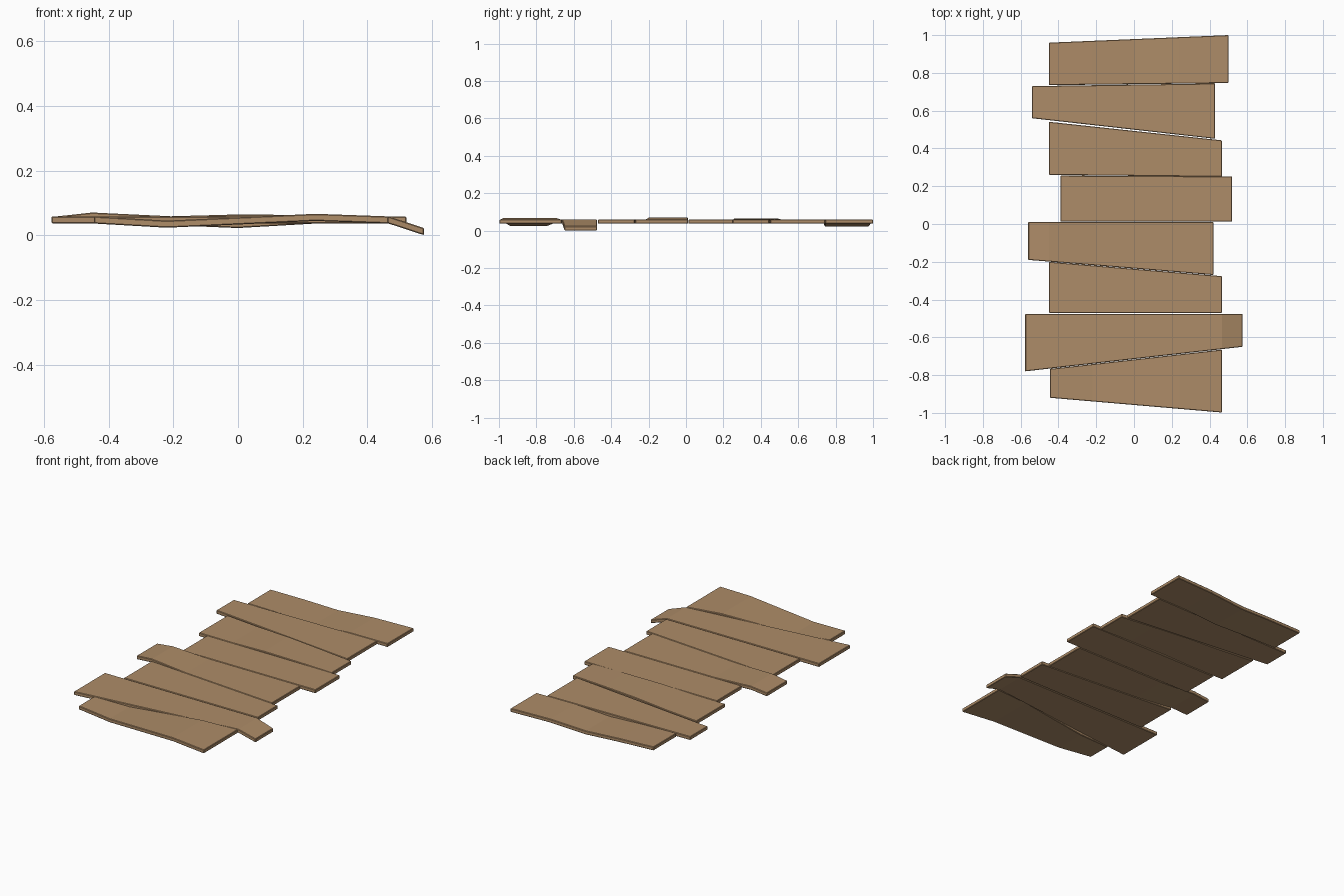
import bpy, bmesh

if "Cube" in bpy.data.objects:
    bpy.data.objects.remove(bpy.data.objects["Cube"])

THICK = 0.022
BASE = 0.059

wood = bpy.data.materials.new("tan_wood")
wood.diffuse_color = (0.42, 0.262, 0.138, 1)
wood.use_nodes = True
wood.node_tree.nodes["Principled BSDF"].inputs["Base Color"].default_value = wood.diffuse_color


def plank(name, x0, x1, back, front, bends):
    """Tapered board from x0 to x1; back/front give the edge y at each end,
    bends lists (x, top height change) along the board."""
    pts = dict([(x0, 0.0), (x1, 0.0)])
    pts.update(bends)
    bm = bmesh.new()
    rings = []
    for x in sorted(pts):
        t = (x - x0) / (x1 - x0)
        yb = back[0] + (back[1] - back[0]) * t
        yf = front[0] + (front[1] - front[0]) * t
        z = BASE + pts[x]
        rings.append([bm.verts.new(p) for p in (
            (x, yf, z - THICK), (x, yb, z - THICK), (x, yb, z), (x, yf, z))])
    for a, b in zip(rings, rings[1:]):
        for i in range(4):
            j = (i + 1) % 4
            bm.faces.new((a[i], a[j], b[j], b[i]))
    bm.faces.new(rings[0])
    bm.faces.new(rings[-1])
    bmesh.ops.recalc_face_normals(bm, faces=bm.faces)
    me = bpy.data.meshes.new(name)
    bm.to_mesh(me)
    bm.free()
    me.materials.append(wood)
    ob = bpy.data.objects.new(name, me)
    bpy.context.collection.objects.link(ob)
    # slightly worn edges
    bev = ob.modifiers.new("worn_edges", 'BEVEL')
    bev.width = 0.003
    bev.segments = 1
    bev.limit_method = 'ANGLE'
    return ob


# boards from the back to the front: x range, back edge, front edge, warps
boards = [
    (-0.45, 0.50, (0.96, 1.00), (0.735, 0.746), [(-0.22, -0.005), (0.0, -0.014), (0.24, 0.0)]),
    (-0.54, 0.43, (0.73, 0.744), (0.56, 0.451), []),
    (-0.45, 0.465, (0.541, 0.443), (0.26, 0.25), [(-0.22, 0.0), (0.0, 0.006), (0.24, 0.004)]),
    (-0.39, 0.52, (0.256, 0.252), (0.013, 0.013), []),
    (-0.56, 0.42, (0.01, 0.01), (-0.19, -0.27), [(-0.45, 0.012), (-0.2, 0.0)]),
    (-0.45, 0.465, (-0.2, -0.276), (-0.471, -0.471), []),
    (-0.576, 0.575, (-0.476, -0.476), (-0.78, -0.65), [(0.465, 0.0), (0.575, -0.036)]),
    (-0.445, 0.465, (-0.767, -0.665), (-0.92, -0.998), [(-0.22, -0.013), (0.0, -0.003), (0.24, 0.008)]),
]
for n, b in enumerate(boards, 1):
    plank("plank_%d" % n, *b)
